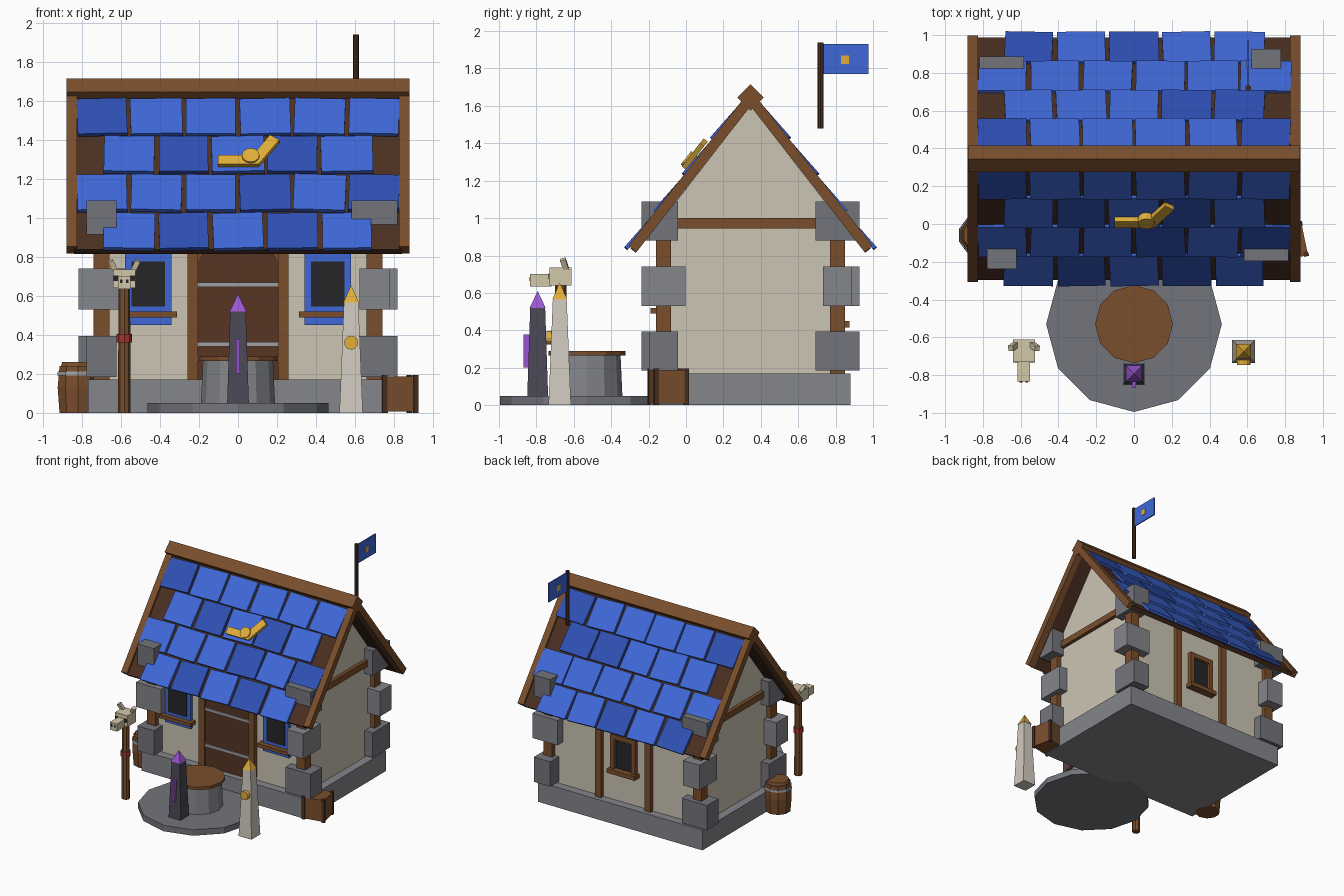
import bpy, bmesh, math, random
from mathutils import Matrix, Vector

if "Cube" in bpy.data.objects:
    bpy.data.objects.remove(bpy.data.objects["Cube"])

random.seed(4)
T, R = Matrix.Translation, Matrix.Rotation


def material(name, hexcode):
    srgb = [int(hexcode[i:i + 2], 16) / 255 for i in (0, 2, 4)]
    m = bpy.data.materials.new(name)
    m.diffuse_color = [c / 12.92 if c < .04045 else ((c + .055) / 1.055) ** 2.4 for c in srgb] + [1]
    m.use_nodes = True
    m.node_tree.nodes["Principled BSDF"].inputs["Base Color"].default_value = m.diffuse_color
    return m


WOOD = material("wood", "7A4E2C")
DARK = material("dark_wood", "4A2F20")
DOOR = material("door_wood", "573624")
PLASTER = material("plaster", "CCC5B3")
STONE = material("stone", "85868B")
STONE2 = material("dark_stone", "74757C")
IRON = material("iron", "A0A0A4")
BLUE = material("blue", "3F68D8")
BLUE2 = material("deep_blue", "2F50B4")
GLASS = material("glass", "26262A")
GOLD = material("gold", "E0AE3A")
PURPLE = material("purple", "9A55D0")
OBSIDIAN = material("obsidian", "4C4856")
PALE = material("pale_stone", "D2CCC0")
BONE = material("bone", "D2C8A8")
RED = material("red", "A8382C")


def finish(name, bm, mat, matrix):
    bmesh.ops.recalc_face_normals(bm, faces=bm.faces)
    me = bpy.data.meshes.new(name)
    bm.to_mesh(me)
    bm.free()
    me.materials.append(mat)
    ob = bpy.data.objects.new(name, me)
    ob.matrix_world = matrix
    bpy.context.collection.objects.link(ob)
    return ob


def block(name, size, matrix, mat):
    bm = bmesh.new()
    bmesh.ops.create_cube(bm, size=1)
    bmesh.ops.scale(bm, vec=size, verts=bm.verts)
    return finish(name, bm, mat, matrix)


def box(name, x, y, z, mat):
    """Axis-aligned box from (min, max) ranges."""
    rng = (x, y, z)
    return block(name, [b - a for a, b in rng], T([(a + b) / 2 for a, b in rng]), mat)


def frustum(name, n, r1, r2, z0, z1, x, y, mat, turn=0):
    bm = bmesh.new()
    bmesh.ops.create_cone(bm, cap_ends=True, segments=n, radius1=r1, radius2=r2, depth=z1 - z0)
    bmesh.ops.remove_doubles(bm, verts=bm.verts, dist=1e-5)
    return finish(name, bm, mat, T((x, y, (z0 + z1) / 2)) @ R(turn, 4, 'Z'))


def disc(name, n, r, depth, matrix, mat):
    bm = bmesh.new()
    bmesh.ops.create_cone(bm, cap_ends=True, segments=n, radius1=r, radius2=r, depth=depth)
    return finish(name, bm, mat, matrix)


def extrude(name, pts, t0, t1, axis, mat):
    """Profile of (a, z) points extruded along x or y."""
    put = (lambda a, z, t: (t, a, z)) if axis == 'x' else (lambda a, z, t: (a, t, z))
    bm = bmesh.new()
    f = bm.faces.new([bm.verts.new(put(a, z, t0)) for a, z in pts])
    ext = bmesh.ops.extrude_face_region(bm, geom=[f])
    vs = [v for v in ext['geom'] if isinstance(v, bmesh.types.BMVert)]
    bmesh.ops.translate(bm, verts=vs, vec=put(0, 0, t1 - t0))
    return finish(name, bm, mat, Matrix())


# House body and plinth
YF, YB, YM = -.12, .81, .345
box("plinth", (-.77, .77), (-.19, .88), (0, .17), STONE)
extrude("walls", [(YF, .17), (YF, 1.0), (YM, 1.6), (YB, 1.0), (YB, .17)], -.7, .7, 'x', PLASTER)

# Corner posts with alternating corner stones
for i, (sx, cy) in enumerate([(-1, YF), (1, YF), (1, YB), (-1, YB)]):
    cx = sx * .7
    box("corner_post", (cx - .04, cx + .04), (cy - .04, cy + .04), (.17, .95), WOOD)
    for lvl, z in enumerate((.29, .635, .985)):
        hx, hy = (.117, .077) if (i + lvl) % 2 else (.077, .117)
        box("corner_stone", (cx - hx, cx + hx), (cy - hy, cy + hy), (z - .105, z + .105),
            STONE if lvl % 2 else STONE2)
for s in (-1, 1):
    box("gable_beam", sorted((s * .69, s * .73)), (YF + .04, YB - .04), (.945, 1.0), WOOD)
    for y in (YF, YB):
        box("wall_post", sorted((s * .205, s * .26)), (y - .035, y + .035), (.17, .97), WOOD)

# Door with iron bands
box("door_surround", (-.21, .21), (-.13, -.11), (.17, .95), WOOD)
extrude("door", [(-.205, .17), (.205, .17), (.205, .77), (.15, .87), (-.15, .87), (-.205, .77)],
        -.14, -.12, 'y', DOOR)
for z in (.352, .657):
    box("door_band", (-.205, .205), (-.15, -.13), (z - .012, z + .012), IRON)

# Front windows
for c in (-.46, .46):
    box("window_frame", (c - .12, c + .12), (-.15, -.11), (.45, .86), BLUE)
    box("window_pane", (c - .085, c + .085), (-.156, -.12), (.545, .775), GLASS)
    box("window_sill", (c - .148, c + .148), (-.19, -.11), (.49, .52), WOOD)

# Back window
for s in (-1, 1):
    box("back_window_jamb", sorted((s * .08, s * .115)), (.80, .85), (.45, .74), WOOD)
box("back_window_head", (-.115, .115), (.80, .85), (.70, .74), WOOD)
box("back_window_pane", (-.08, .08), (.80, .825), (.45, .70), GLASS)
box("back_window_sill", (-.13, .13), (.80, .875), (.415, .45), WOOD)

# Roof: each slope has a frame with x along ridge, y down slope, z outwards
A = math.radians(52)
C, S = math.cos(A), math.sin(A)
frames = {}
for side in (-1, 1):
    M = Matrix(((side, 0, 0, 0), (0, side * C, side * S, YM), (0, -S, C, 1.63), (0, 0, 0, 1)))
    frames[side] = M
    block("roof_deck", (1.68, 1.02, .035), M @ T((0, .51, 0)), DARK)
    for x in (-.853, .853):
        block("barge_board", (.055, 1.015, .055), M @ T((x, .5075, .008)), WOOD)
    for row, end in enumerate((.29, .535, .785, 1.035)):
        n = 6 - row % 2
        for k in range(n):
            w = .258 + random.uniform(-.008, .012)
            m = (M @ T(((k - (n - 1) / 2) * .279, end - .122, .03))
                 @ R(random.uniform(-.035, .035), 4, 'Z') @ R(.06, 4, 'X'))
            block("roof_tile", (w, .24, .022), m, random.choice((BLUE, BLUE, BLUE2)))
block("ridge_beam", (1.76, .1, .1), T((0, YM, 1.645)) @ R(math.pi / 4, 4, 'X'), WOOD)

# Gold ornament on the front slope (x is flipped in that frame)
F = frames[-1]
block("ornament_bar", (.205, .058, .028), F @ T((0, .475, .058)), GOLD)
block("ornament_arm", (.19, .058, .028), F @ T((-.135, .41, .058)) @ R(.98, 4, 'Z'), GOLD)
disc("ornament_boss", 12, .045, .045, F @ T((-.065, .455, .06)), GOLD)

# Flag
disc("flag_pole", 8, .016, .46, T((.605, .72, 1.71)), DARK)
box("flag", (.6, .61), (.73, .975), (1.77, 1.93), BLUE)
box("flag_emblem", (.596, .614), (.828, .872), (1.825, 1.87), GOLD)

# Round step with covered well
frustum("round_step", 12, .465, .465, 0, .05, 0, -.53, STONE2)
frustum("well_wall", 12, .19, .18, .05, .27, 0, -.53, STONE)
frustum("well_lid", 12, .206, .206, .265, .29, 0, -.53, WOOD)


# Obelisks
def obelisk(name, x, y, z0, zs, zt, b, t, mat, tip):
    q = math.sqrt(2)
    frustum(name + "_shaft", 4, b * q, t * q, z0, zs, x, y, mat, math.pi / 4)
    frustum(name + "_tip", 4, (t + .003) * q, 0, zs, zt, x, y, tip, math.pi / 4)


obelisk("dark_obelisk", 0, -.793, .01, .52, .61, .057, .04, OBSIDIAN, PURPLE)
box("dark_obelisk_strip", (-.01, .01), (-.868, -.83), (.20, .378), PURPLE)
obelisk("pale_obelisk", .58, -.675, 0, .565, .655, .06, .037, PALE, GOLD)
disc("pale_obelisk_medallion", 12, .036, .03, T((.58, -.732, .36)) @ R(math.pi / 2, 4, 'X'), GOLD)

# Skull totem
PX, PY = -.583, -.67
frustum("totem_pole", 8, .032, .03, 0, .64, PX, PY, WOOD)
frustum("totem_band", 8, .039, .039, .36, .405, PX, PY, RED)
box("skull_head", (PX - .058, PX + .058), (-.73, -.612), (.64, .735), BONE)
box("skull_snout", (PX - .033, PX + .033), (-.835, -.72), (.635, .70), BONE)
for s in (-1, 1):
    ex = PX + s * .042
    box("skull_eye", (ex - .013, ex + .013), (-.734, -.72), (.675, .705), GLASS)
    nx = PX + s * .015
    box("skull_nostril", (nx - .007, nx + .007), (-.838, -.83), (.665, .685), GLASS)
    block("skull_horn", (.028, .03, .075),
          T((PX + s * .055, -.648, .748)) @ R(s * .45, 4, 'Y') @ R(.3, 4, 'X'), BONE)

# Barrel
BX, BY = -.82, -.06
frustum("barrel_lower", 10, .1, .11, 0, .13, BX, BY, WOOD)
frustum("barrel_upper", 10, .11, .1, .13, .24, BX, BY, WOOD)
frustum("barrel_lid", 10, .092, .085, .24, .262, BX, BY, WOOD)
frustum("barrel_band", 10, .111, .109, .192, .212, BX, BY, IRON)

# Crate turned slightly, with corner battens
K = T((.815, -.095, .0975)) @ R(.2, 4, 'Z')
block("crate", (.18, .18, .18), K, WOOD)
for sx in (-1, 1):
    for sy in (-1, 1):
        block("crate_batten", (.025, .025, .195), K @ T((sx * .082, sy * .082, 0)), DARK)
